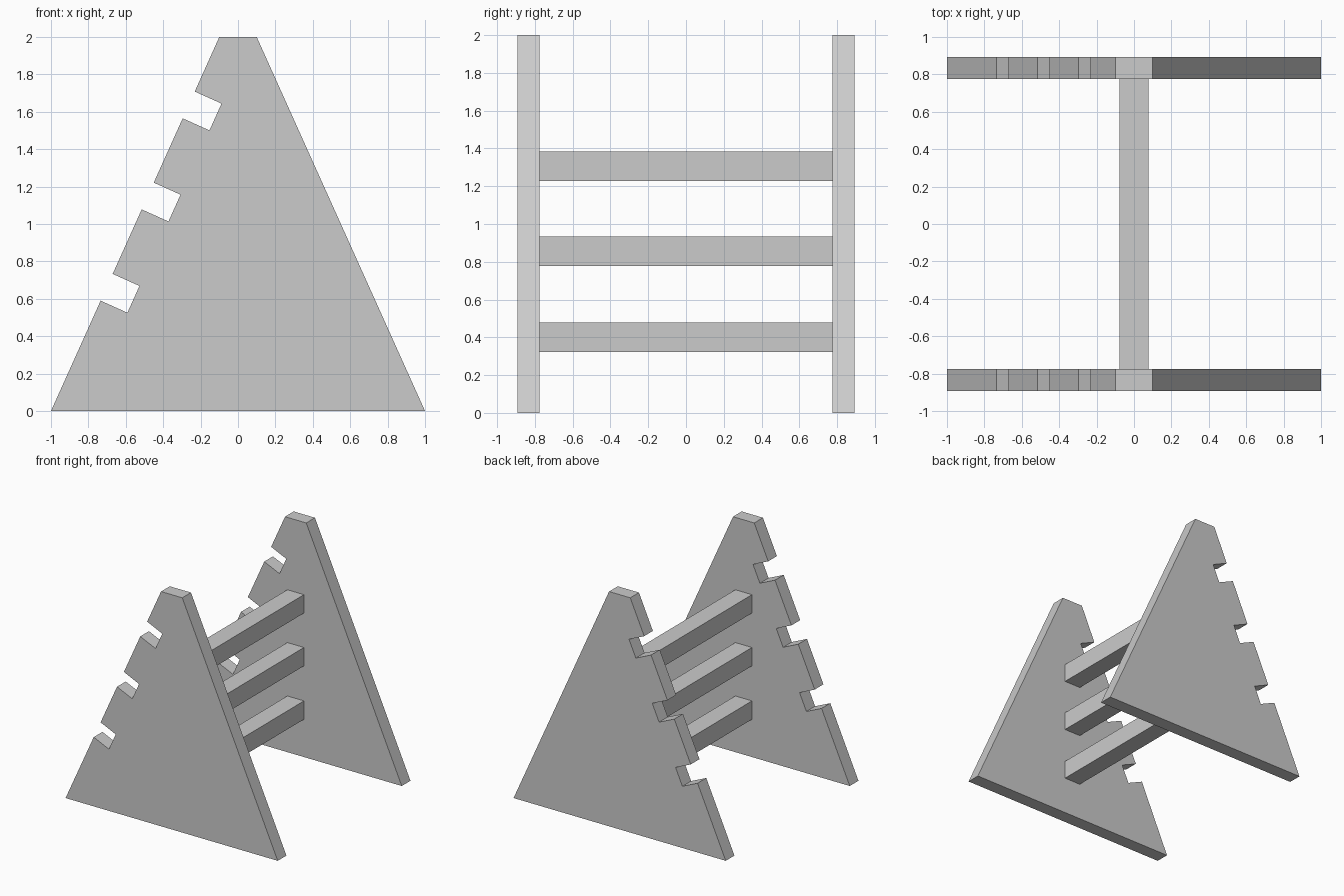
import bpy, bmesh
from mathutils import Vector

if "Cube" in bpy.data.objects:
    bpy.data.objects.remove(bpy.data.objects["Cube"])

INNER, OUTER = 0.776, 0.893   # y range of the side panels
BAR = 0.157                   # bar thickness and notch size


def add_object(name, bm):
    bmesh.ops.recalc_face_normals(bm, faces=bm.faces)
    mesh = bpy.data.meshes.new(name)
    bm.to_mesh(mesh)
    bm.free()
    obj = bpy.data.objects.new(name, mesh)
    bpy.context.collection.objects.link(obj)
    return obj


# Panel outline: tapered frame with square notches cut into the sloping left edge
along = Vector((0.9, 2.0)).normalized()
inward = Vector((along.y, -along.x))
outline = [Vector((-1, 0))]
for z in (0.59, 1.078, 1.565):
    low = Vector((-1 + 0.45 * z, z))
    high = low + along * BAR
    outline += [low, low + inward * BAR, high + inward * BAR, high]
outline += [Vector((-0.1, 2)), Vector((0.1, 2)), Vector((1, 0))]


def side_panel(name, y0, y1):
    bm = bmesh.new()
    face = bm.faces.new([bm.verts.new((p.x, y0, p.y)) for p in outline])
    ext = bmesh.ops.extrude_face_region(bm, geom=[face], use_keep_orig=True)
    verts = [g for g in ext["geom"] if isinstance(g, bmesh.types.BMVert)]
    bmesh.ops.translate(bm, verts=verts, vec=(0, y1 - y0, 0))
    return add_object(name, bm)


side_panel("front_side_panel", -OUTER, -INNER)
side_panel("back_side_panel", INNER, OUTER)

# Cross bars joining the two panels
for name, z in (("lower", 0.4), ("middle", 0.855), ("upper", 1.305)):
    bm = bmesh.new()
    bmesh.ops.create_cube(bm, size=1)
    bmesh.ops.scale(bm, verts=bm.verts, vec=(BAR, 2 * INNER, BAR))
    add_object(name + "_cross_bar", bm).location.z = z
